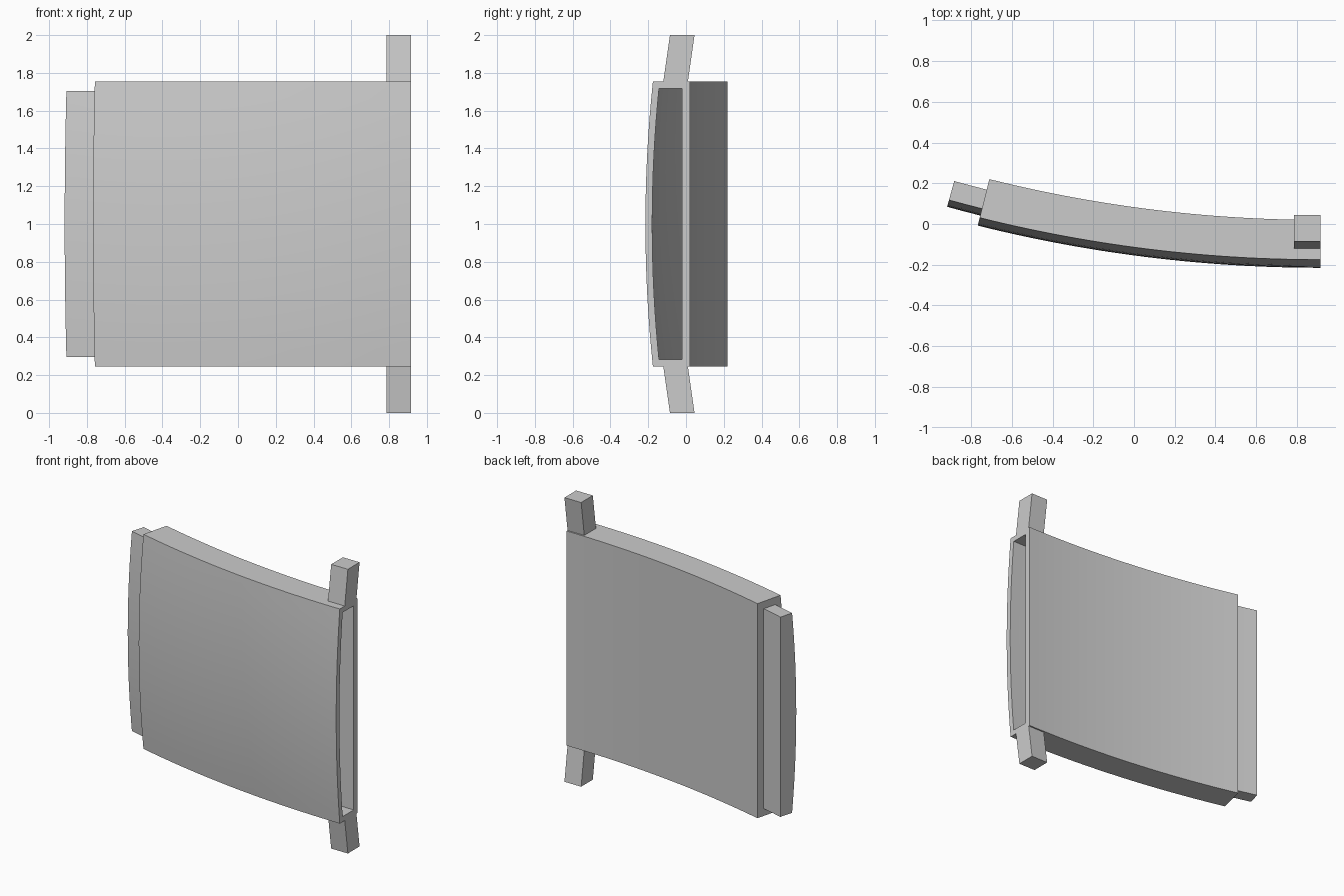
import bpy, bmesh
from math import sin, cos, radians

cube = bpy.data.objects.get("Cube")
if cube:
    bpy.data.objects.remove(cube, do_unlink=True)

grey = bpy.data.materials.new("light grey")
grey.use_nodes = True
colour = (0.6, 0.6, 0.6, 1)
grey.diffuse_color = colour
grey.node_tree.nodes["Principled BSDF"].inputs["Base Color"].default_value = colour

RIGHT_X, BACK_Y, RADIUS = 0.915, 0.02, 6.7   # plan curve of the panel
PANEL_END, SOCKET_END, TONGUE_END = 14.04, 13.2, 15.44
ARC_STEPS, BULGE_STEPS = 28, 16


def section(back, front, half_height):
    """Flat back, bulged front, as (depth, height) pairs."""
    points = [(back, -half_height), (back, half_height)]
    for i in range(BULGE_STEPS + 1):
        z = half_height * (1 - 2 * i / BULGE_STEPS)
        points.append((front - 0.07 * z * z, z))
    return points


def sweep(profile, start, end, steps):
    """Rings of the profile carried round the plan curve."""
    rings = []
    for i in range(steps + 1):
        a = radians(start + (end - start) * i / steps)
        rings.append([(RIGHT_X - (RADIUS + d) * sin(a),
                       BACK_Y + RADIUS - (RADIUS + d) * cos(a),
                       1 + z) for d, z in profile])
    return rings


def loft(name, rings):
    """Skin the rings in order and cap both ends."""
    bm = bmesh.new()
    loops = [[bm.verts.new(p) for p in ring] for ring in rings]
    count = len(loops[0])
    for a, b in zip(loops, loops[1:]):
        for i in range(count):
            j = (i + 1) % count
            bm.faces.new((a[i], a[j], b[j], b[i]))
    bm.faces.new(loops[0])
    bm.faces.new(loops[-1])
    bmesh.ops.recalc_face_normals(bm, faces=bm.faces)
    mesh = bpy.data.meshes.new(name)
    bm.to_mesh(mesh)
    bm.free()
    mesh.materials.append(grey)
    obj = bpy.data.objects.new(name, mesh)
    bpy.context.collection.objects.link(obj)
    return obj


# Curved panel: outer shell, folded in at the right end to form the deep socket
shell = sweep(section(0, 0.235, 0.755), PANEL_END, 0, ARC_STEPS)
socket = sweep(section(0.04, 0.199, 0.718), 0, SOCKET_END, ARC_STEPS)
panel = loft("curved_panel", shell + socket)

# Tongue at the other end, sized to slide into a socket
tongue = loft("end_tongue", sweep(section(0.053, 0.184, 0.703), 13.6, TONGUE_END, 3))

for obj in (panel, tongue):
    bpy.ops.object.select_all(action="DESELECT")
    obj.select_set(True)
    bpy.context.view_layer.objects.active = obj
    bpy.ops.object.shade_smooth_by_angle(angle=radians(30))

# Slanted square posts above and below the socket end
for name, side in (("top_post", 1), ("bottom_post", -1)):
    rings = []
    for height, front in ((0.74, -0.122), (1, -0.085)):
        z = 1 + side * height
        rings.append([(x, front + y, z) for x, y in
                      ((0.785, 0), (RIGHT_X, 0), (RIGHT_X, 0.13), (0.785, 0.13))])
    loft(name, rings)
